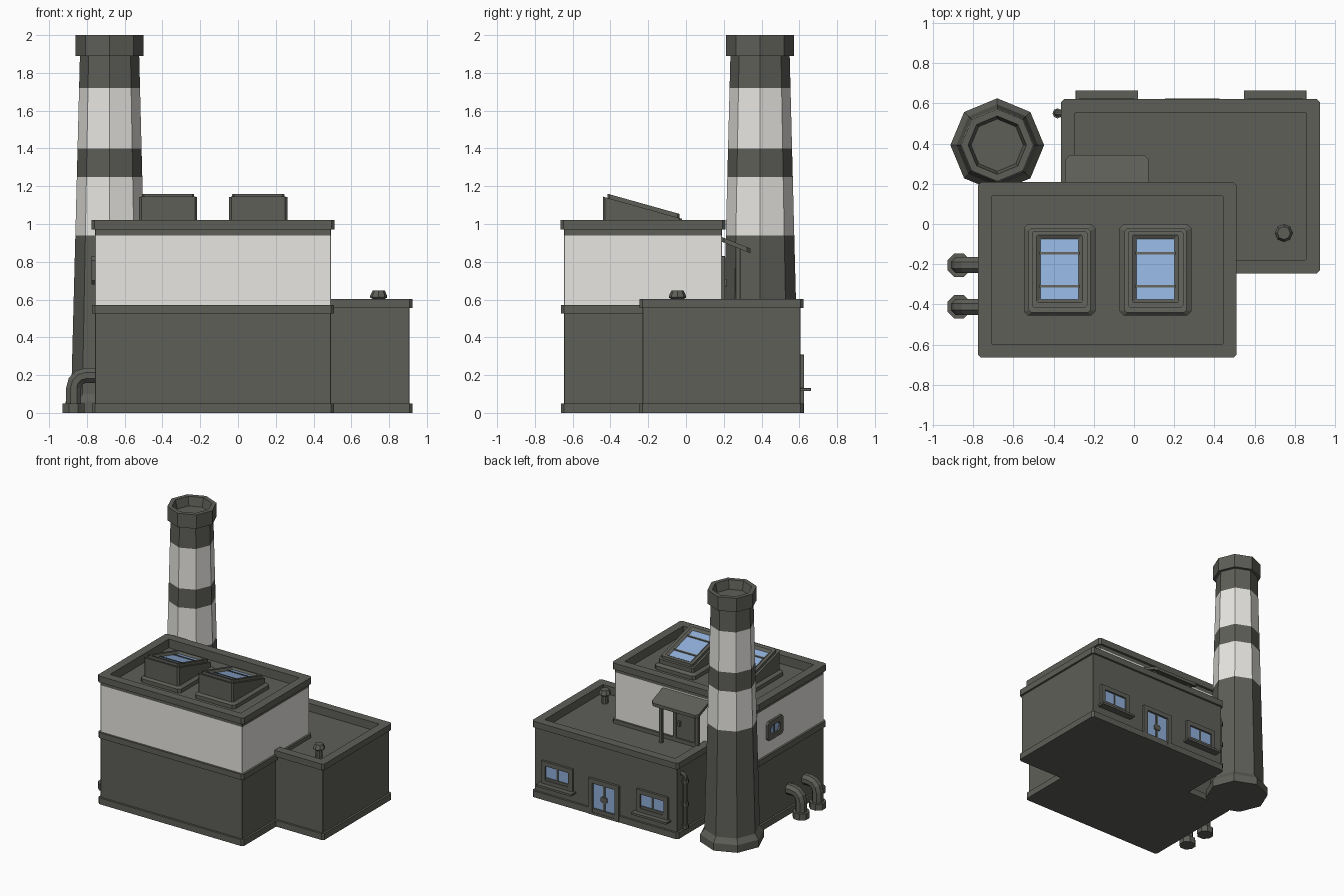
import bpy, bmesh, math
from mathutils import Matrix, Vector

if "Cube" in bpy.data.objects:
    bpy.data.objects.remove(bpy.data.objects["Cube"])


def material(name, rgb):
    m = bpy.data.materials.new(name)
    m.diffuse_color = (*rgb, 1)
    m.use_nodes = True
    m.node_tree.nodes["Principled BSDF"].inputs["Base Color"].default_value = m.diffuse_color
    return m


MATS = [material("dark_grey", (0.112, 0.112, 0.098)),
        material("off_white", (0.82, 0.81, 0.77)),
        material("glass_blue", (0.28, 0.43, 0.70))]
DARK, WHITE, GLASS = 0, 1, 2


def loft(name, rings, mats=None, cap=DARK, matrix=None):
    """Join rings of points into a closed shell; mats maps segment -> colour."""
    mats = mats or {}
    bm = bmesh.new()
    vs = [[bm.verts.new(p) for p in r] for r in rings]
    n = len(vs[0])
    for i in range(len(vs) - 1):
        for k in range(n):
            j = (k + 1) % n
            f = bm.faces.new((vs[i][k], vs[i][j], vs[i + 1][j], vs[i + 1][k]))
            f.material_index = mats.get(i, DARK)
    bm.faces.new(vs[0][::-1])
    bm.faces.new(vs[-1]).material_index = cap
    bmesh.ops.recalc_face_normals(bm, faces=bm.faces)
    me = bpy.data.meshes.new(name)
    bm.to_mesh(me)
    bm.free()
    for m in MATS:
        me.materials.append(m)
    ob = bpy.data.objects.new(name, me)
    if matrix:
        me.transform(matrix)
    bpy.context.collection.objects.link(ob)
    return ob


def rect(x0, x1, y0, y1, z, c=0.003, slope=0.0):
    """Rectangle with cut corners; z may fall along y by slope."""
    pts = [(x0 + c, y0), (x1 - c, y0), (x1, y0 + c), (x1, y1 - c),
           (x1 - c, y1), (x0 + c, y1), (x0, y1 - c), (x0, y0 + c)]
    return [(x, y, z - slope * (y - y0)) for x, y in pts]


def block(name, x0, x1, y0, y1, z0, z1, c=0.002, matrix=None, mat=DARK):
    return loft(name, [rect(x0, x1, y0, y1, z0, c), rect(x0, x1, y0, y1, z1, c)],
                {0: mat}, mat, matrix)


def ngon(cx, cy, r, z, n=8, turn=0.0):
    return [(cx + r * math.cos(turn + 2 * math.pi * k / n),
             cy + r * math.sin(turn + 2 * math.pi * k / n), z) for k in range(n)]


def building(name, x0, x1, y0, y1, steps, mats):
    """Steps are (outset, height) up the wall, over the parapet, to the roof."""
    loft(name, [rect(x0 - o, x1 + o, y0 - o, y1 + o, z, 0.016 if o > 0 else 0.003)
                for o, z in steps], mats)


# main hall and low annex
T = 0.016
building("main_hall", -0.758, 0.492, -0.647, 0.19,
         [(T, 0), (T, 0.05), (0, 0.05), (0, 0.525), (T, 0.525), (T, 0.57), (0, 0.57),
          (0, 0.94), (0, 0.97), (T + .002, 0.97), (T + .002, 1.02), (-0.05, 1.02),
          (-0.05, 0.95)], {6: WHITE})
building("annex", -0.346, 0.908, -0.23, 0.606,
         [(T, 0), (T, 0.05), (0, 0.05), (0, 0.555), (T, 0.555), (T, 0.604),
          (-0.052, 0.604), (-0.052, 0.54)], {})

# chimney with painted bands
CX, CY = -0.68, 0.392


def shaft(z):
    return 0.205 - 0.0254 * z


prof = [(0.233, 0), (0.233, 0.06), (0.203, 0.10)]
prof += [(shaft(z), z) for z in (0.94, 1.25, 1.40, 1.72, 1.89)]
prof += [(0.18, 1.89), (0.18, 2.0), (0.145, 2.0), (0.13, 1.93)]
loft("chimney", [ngon(CX, CY, r, z) for r, z in prof], {3: WHITE, 5: WHITE})

# sloping roof skylights
S = 0.28
for i, cx in enumerate((-0.37, 0.107)):
    def sky(hw, y0, y1, dz, c):
        return rect(cx - hw, cx + hw, y0, y1, 1.145 - S * (y0 + 0.44) + dz, c, S)
    loft(f"skylight_{i}", [
        rect(cx - .178, cx + .178, -.455, 0, 0.94, .02),
        rect(cx - .178, cx + .178, -.455, 0, 0.98, .02),
        rect(cx - .154, cx + .154, -.44, -.022, 0.995, .012),
        sky(.154, -.44, -.022, 0, .012), sky(.138, -.415, -.035, 0, .01),
        sky(.138, -.415, -.035, .022, .01), sky(.115, -.39, -.055, .022, .003),
        sky(.095, -.375, -.075, .006, .003)], cap=GLASS)
    for y in (-.31, -.145):
        loft(f"skylight_bar_{i}", [sky(.1, y - .006, y + .006, d, .001)
                                   for d in (.004, .012)])


# framed openings, made flat as (across, up, out) then set on a wall
def wall(u, out, origin):
    m = Matrix((u, (0, 0, 1), out)).transposed().to_4x4()
    m.translation = Vector(origin)
    return m


def opening(name, hw, z0, z1, border, out, m, c=0.004, low=None):
    low = border if low is None else low
    inner = (-hw + border, hw - border, z0 + low, z1 - border)
    loft(name, [rect(-hw, hw, z0, z1, -0.01, c), rect(-hw, hw, z0, z1, out, c),
                rect(*inner, out, c), rect(*inner, 0.004, c)], cap=GLASS, matrix=m)


BACK = ((-1, 0, 0), (0, 1, 0))
for i, x in enumerate((-0.135, 0.702)):
    m = wall(*BACK, (x, 0.606, 0))
    opening(f"window_{i}", 0.138, 0.125, 0.31, 0.036, 0.018, m)
    block(f"window_mullion_{i}", -.006, .006, .15, .28, 0, .01, matrix=m)
    block(f"window_rail_{i}", -.1, .1, .16, .18, 0, .012, matrix=m)
    block(f"window_sill_{i}", -.156, .156, .115, .132, -.01, .057, matrix=m)

# double entrance door
m = wall(*BACK, (0.29, 0.606, 0))
opening("entrance_door", 0.135, 0, 0.285, 0.036, 0.019, m, low=0.02)
block("door_mullion", -.009, .009, .01, .26, 0, .011, matrix=m)
block("door_handle_plate", -.028, .028, .115, .16, 0, .015, .01, m)

# small vent window on the left wall
m = wall((0, -1, 0), (-1, 0, 0), (-0.758, -0.02, 0))
opening("side_window", 0.1, 0.68, 0.83, 0.04, 0.018, m, 0.022)
block("side_window_bar", -.006, .006, .71, .80, 0, .009, matrix=m)

# rooftop door, canopy and posts
m = wall(*BACK, (-0.135, 0.19, 0))
loft("roof_door", [rect(-.105, .105, .53, .83, -.01), rect(-.105, .105, .53, .83, .016),
                   rect(-.08, .08, .54, .805, .016), rect(-.08, .08, .54, .805, .006)],
     matrix=m)
block("roof_door_handle", -.06, -.04, .67, .71, 0, .025, matrix=m)
loft("canopy", [rect(-.34, .072, .18, .342, z, .02, .4) for z in (.91, .935)])
for x in (-0.295, 0.025):
    block("canopy_post", x - .013, x + .013, .262, .288, .53, .885)

# roof vent
loft("roof_vent", [ngon(.745, -.045, r, z) for r, z in
                   ((.026, .53), (.026, .6), (.045, .61), (.045, .62), (.032, .647))])


def elbow(name, x, y, z0, zt, x_end, r, bend):
    """Round pipe going up, then turning to +x."""
    path = [(x, z0, 0)]
    for k in range(4):
        a = k * math.pi / 6
        path.append((x + bend * (1 - math.cos(a)), zt - bend + bend * math.sin(a), a))
    path.append((x_end, zt, math.pi / 2))
    ts = [math.pi / 8 + k * math.pi / 4 for k in range(8)]
    loft(name, [[(px + r * math.cos(t) * math.cos(a), y + r * math.sin(t),
                  pz - r * math.cos(t) * math.sin(a)) for t in ts] for px, pz, a in path])


# ground pipes on the left with flanges
for i, y in enumerate((-0.205, -0.412)):
    elbow(f"ground_pipe_{i}", -.87, y, 0, .198, -.74, .043, .065)
    loft(f"pipe_flange_{i}", [ngon(-.87, y, .063, z, 8, math.pi / 8) for z in (0, .05)])

# drain pipe with collars
elbow("drain_pipe", -.38, .55, .07, .5, -.33, .017, .025)
for z in (.07, .25, .43):
    loft("drain_collar", [ngon(-.38, .55, .025, h) for h in (z, z + .03)])
